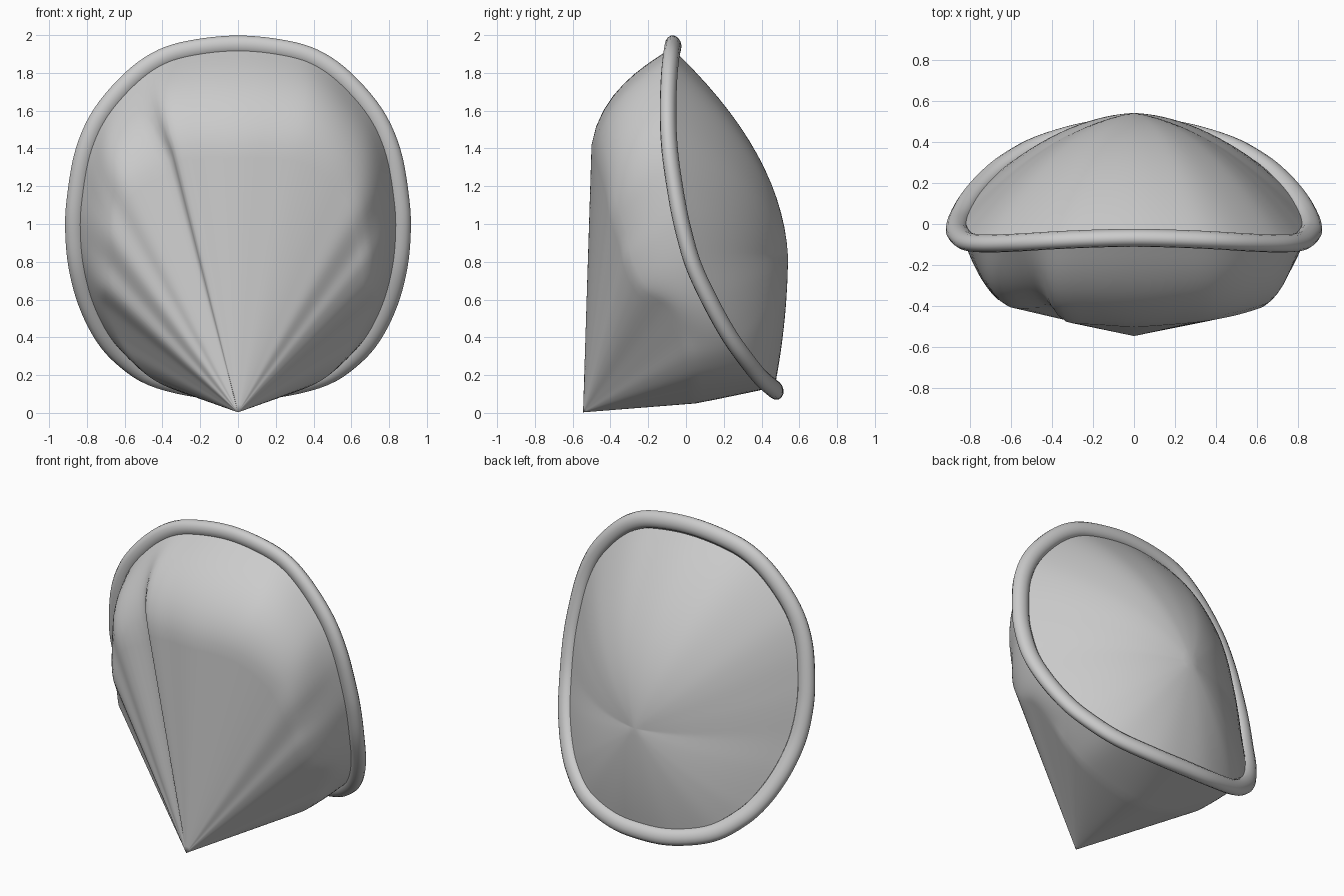
import bpy
import bmesh
import math
from mathutils import Vector
from mathutils.geometry import interpolate_bezier

cube = bpy.data.objects.get("Cube")
if cube:
    bpy.data.objects.remove(cube)

GREY = (0.6, 0.6, 0.6, 1)
grey = bpy.data.materials.new("plain grey")
grey.diffuse_color = GREY
grey.use_nodes = True
grey.node_tree.nodes["Principled BSDF"].inputs["Base Color"].default_value = GREY

# Half outlines, from top centre round the left side to bottom centre
RIM = [(0, -.067, 1.945), (.22, -.072, 1.925), (.4, -.08, 1.875), (.56, -.09, 1.765),
       (.72, -.095, 1.58), (.81, -.085, 1.38), (.853, -.05, 1.14), (.862, -.015, .97),
       (.845, .04, .78), (.795, .128, .59), (.712, .222, .42), (.61, .305, .3),
       (.455, .388, .195), (.22, .455, .135), (0, .472, .122)]
RIDGE = [(0, -.5, 1.42), (.17, -.49, 1.42), (.33, -.475, 1.4), (.47, -.45, 1.33),
         (.58, -.42, 1.22), (.64, -.395, 1.08), (.67, -.36, .93), (.69, -.315, .8),
         (.7, -.24, .66), (.695, -.12, .56), (.64, -.02, .42), (.56, .02, .28),
         (.43, .04, .165), (.22, .045, .085), (0, .05, .05)]
APEX = Vector((0, -.545, .003))
POLE = Vector((0, .54, .83))
CENTRE = Vector((0, 0, .9))
STEPS = 5


def full_loop(half):
    """Mirror a half outline into a closed loop."""
    left = [Vector(p) for p in half]
    right = [Vector((-p.x, p.y, p.z)) for p in reversed(left[1:-1])]
    return left + right


def smooth_loop(keys):
    """Subdivide a closed loop with a smooth curve."""
    out, n = [], len(keys)
    for i in range(n):
        a, b, c, d = (keys[(i + k) % n] for k in (-1, 0, 1, 2))
        out += interpolate_bezier(b, b + (c - a) / 6, c - (d - b) / 6, c, STEPS + 1)[:-1]
    return out


def rim_frame(i):
    """Outward and forward directions of the rim at a point."""
    along = (rim[(i + 1) % len(rim)] - rim[i - 1]).normalized()
    out = rim[i] - Vector((0, .15, 1))
    out = (out - along * out.dot(along)).normalized()
    return out, along.cross(out)


def loft(name, rings, tip_first=None, tip_last=None, wrap=False):
    """Skin closed rings, with optional tips or a wrapped tube."""
    bm = bmesh.new()
    loops = [[bm.verts.new(p) for p in ring] for ring in rings]
    n = len(loops[0])
    pairs = list(zip(loops, loops[1:]))
    if wrap:
        pairs.append((loops[-1], loops[0]))
    for a, b in pairs:
        for i in range(n):
            j = (i + 1) % n
            bm.faces.new((a[i], a[j], b[j], b[i]))
    for tip, loop in ((tip_first, loops[0]), (tip_last, loops[-1])):
        if tip is not None:
            v = bm.verts.new(tip)
            for i in range(n):
                bm.faces.new((v, loop[i], loop[(i + 1) % n]))
    bmesh.ops.recalc_face_normals(bm, faces=bm.faces)
    mesh = bpy.data.meshes.new(name)
    bm.to_mesh(mesh)
    bm.free()
    mesh.materials.append(grey)
    mesh.polygons.foreach_set("use_smooth", [True] * len(mesh.polygons))
    obj = bpy.data.objects.new(name, mesh)
    bpy.context.collection.objects.link(obj)


rim = smooth_loop(full_loop(RIM))
frames = [rim_frame(i) for i in range(len(rim))]
ridge_keys = full_loop(RIDGE)

# Pleats: a tucked fold on the right, softer ones low on both sides
count = len(ridge_keys)
ridge_keys[count - 3].x += .1
for index, depth in ((3, .04), (4, .01), (5, .02), (7, .025), (9, .02)):
    ridge_keys[count - index].y += depth
for index in (6, 9):
    ridge_keys[index].y += .015
ridge = smooth_loop(ridge_keys)

# Front shell: straight fan from the point to the ridge, then on to the rim,
# fuller over the top than at the sides
shell_edge = [p - out * .02 + front * .038 for p, (out, front) in zip(rim, frames)]
rings = [[APEX.lerp(p, t) for p in ridge] for t in (.03, .2, .4, .6, .8, .95)]
for k in range(9):
    t = k / 8
    ring = []
    for a, b in zip(ridge, shell_edge):
        p = a.lerp(b, t)
        fullness = .02 * min(1, a.z) + .06 * min(1, max(0, (a.z - 1) / .4))
        swell = 4 * t * (1 - t) * (1.3 - .6 * t)
        ring.append(p + (p - CENTRE).normalized() * fullness * swell)
    rings.append(ring)
loft("front_shell", rings, tip_first=APEX)

# Rounded back panel, fuller above and below than at the sides
rings = []
for k in range(14):
    t = k / 14
    ring = []
    for p in rim:
        inward = (POLE - p).normalized()
        start = p + inward * .055
        q = start.lerp(POLE, t)
        fullness = .74 + .18 * abs(inward.z)
        q.y += fullness * (POLE.y - start.y) * t * (1 - t)
        ring.append(q)
    rings.append(ring)
loft("back_panel", rings, tip_last=POLE)

# Rolled rim
tube = []
for p, (out, front) in zip(rim, frames):
    tube.append([p + out * .054 * math.cos(a) + front * .043 * math.sin(a)
                 for a in (math.tau * k / 14 for k in range(14))])
loft("rolled_rim", tube, wrap=True)
